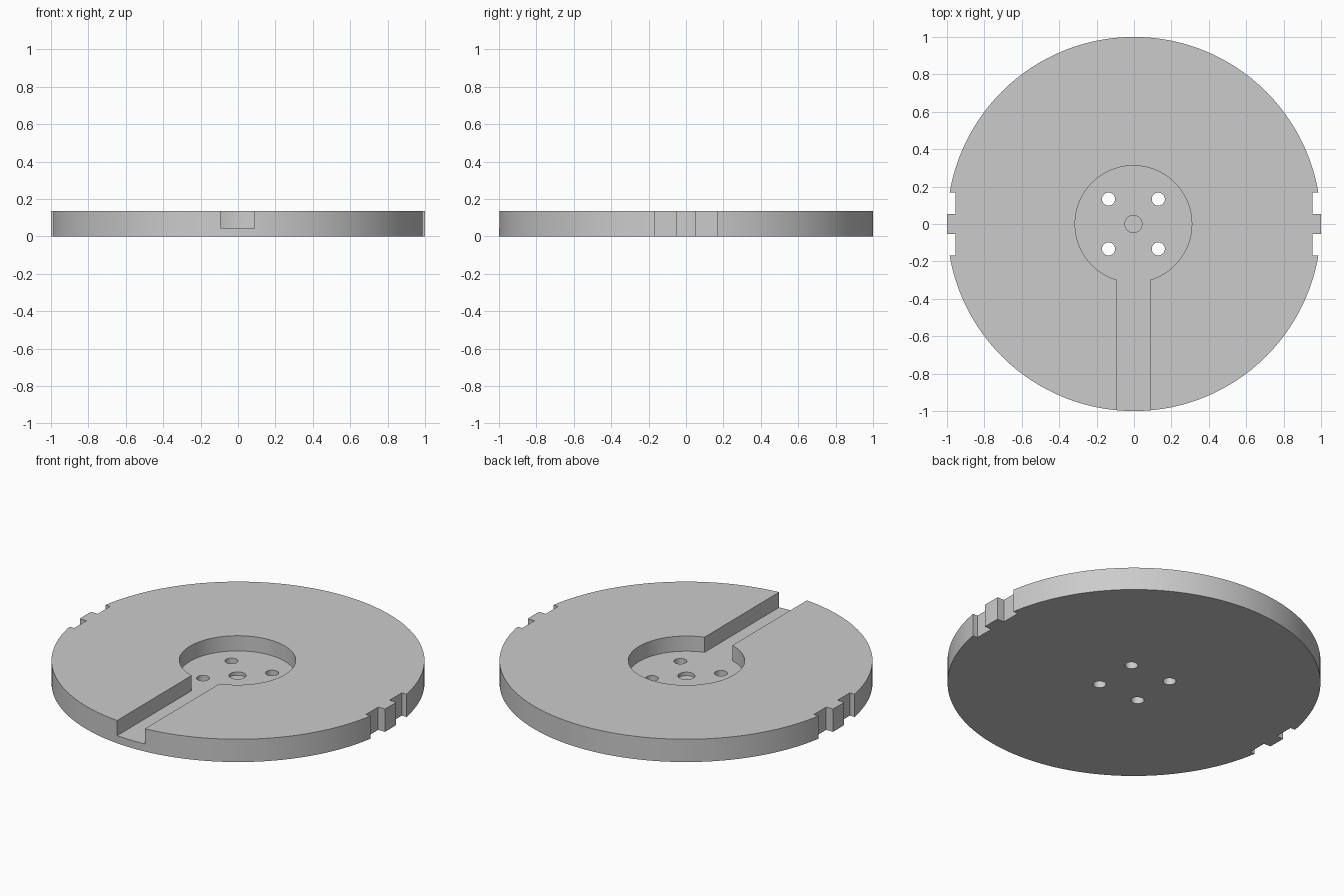
import bpy
import math

cube = bpy.data.objects.get("Cube")
if cube:
    bpy.data.objects.remove(cube, do_unlink=True)

HEIGHT = 0.135
FLOOR = 0.045
OFFSET = -0.003

grey = bpy.data.materials.new("plain grey")
grey.use_nodes = True
colour = (0.6, 0.6, 0.6, 1)
grey.diffuse_color = colour
grey.node_tree.nodes["Principled BSDF"].inputs["Base Color"].default_value = colour


def cylinder(name, radius, z0, z1, x=0, y=0, sides=64):
    bpy.ops.mesh.primitive_cylinder_add(
        vertices=sides, radius=radius, depth=z1 - z0, location=(x, y, (z0 + z1) / 2))
    obj = bpy.context.object
    obj.name = name
    obj.data.materials.append(grey)
    return obj


def box(name, x0, x1, y0, y1, z0, z1):
    bpy.ops.mesh.primitive_cube_add(
        size=1, location=((x0 + x1) / 2, (y0 + y1) / 2, (z0 + z1) / 2))
    obj = bpy.context.object
    obj.name = name
    obj.scale = (x1 - x0, y1 - y0, z1 - z0)
    bpy.ops.object.transform_apply(location=False, rotation=False, scale=True)
    obj.data.materials.append(grey)
    return obj


# Round plate
plate = cylinder("round_plate", 1, 0, HEIGHT, sides=192)

# Central pocket, shallow centre recess and the channel leading to the front
cutters = [
    cylinder("pocket_cutter", 0.312, FLOOR, 0.3, OFFSET, 0, 96),
    cylinder("centre_recess_cutter", 0.046, FLOOR - 0.02, 0.3, OFFSET, 0, 48),
    box("channel_cutter", OFFSET - 0.091, OFFSET + 0.091, -1.2, -0.15, FLOOR, 0.3),
]

# Four through holes, and a pair of rim notches on each side
for sx in (-1, 1):
    for sy in (-1, 1):
        cutters.append(cylinder("screw_hole_cutter", 0.035, -0.1, 0.3,
                                OFFSET + sx * 0.133, sy * 0.133, 40))
        xs = sorted((sx * 0.955, sx * 1.2))
        ys = sorted((sy * 0.053, sy * 0.168))
        cutters.append(box("rim_notch_cutter", *xs, *ys, -0.1, 0.3))

# Cut everything out of the plate
for cutter in cutters:
    cut = plate.modifiers.new(cutter.name, "BOOLEAN")
    cut.operation = "DIFFERENCE"
    cut.solver = "EXACT"
    cut.object = cutter

bpy.ops.object.select_all(action="DESELECT")
plate.select_set(True)
bpy.context.view_layer.objects.active = plate
for cutter in cutters:
    bpy.ops.object.modifier_apply(modifier=plate.modifiers[0].name)
for cutter in cutters:
    bpy.data.objects.remove(cutter, do_unlink=True)

bpy.ops.object.shade_smooth_by_angle(angle=math.radians(30))
